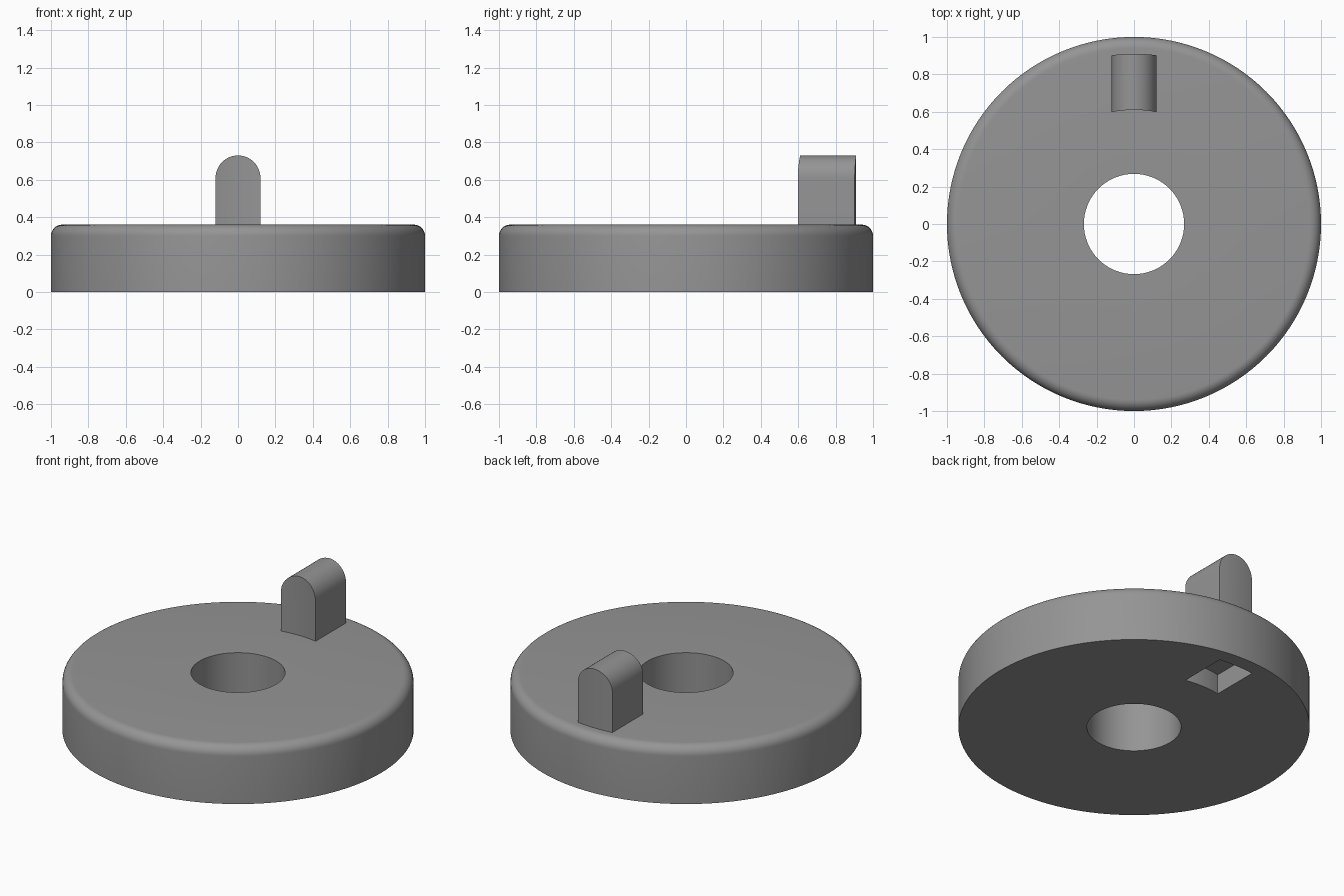
import bpy, bmesh, math

if "Cube" in bpy.data.objects:
    bpy.data.objects.remove(bpy.data.objects["Cube"])

grey = bpy.data.materials.new("mid grey")
grey.diffuse_color = (0.3, 0.3, 0.3, 1)
grey.use_nodes = True
grey.node_tree.nodes["Principled BSDF"].inputs["Base Color"].default_value = grey.diffuse_color


def finish(name, bm):
    bmesh.ops.remove_doubles(bm, verts=bm.verts, dist=1e-5)
    bmesh.ops.recalc_face_normals(bm, faces=bm.faces)
    mesh = bpy.data.meshes.new(name)
    bm.to_mesh(mesh)
    bm.free()
    mesh.materials.append(grey)
    ob = bpy.data.objects.new(name, mesh)
    bpy.context.collection.objects.link(ob)
    return ob


def smooth(ob):
    bpy.ops.object.select_all(action='DESELECT')
    ob.select_set(True)
    bpy.context.view_layer.objects.active = ob
    bpy.ops.object.shade_smooth_by_angle(angle=math.radians(30))


def curved_block(name, base, top, n=24, half=0.12, inner=0.61, outer=0.91):
    """Block whose inner and outer ends follow circles round the disc axis."""
    bm = bmesh.new()
    rings = []
    for i in range(n + 1):
        x = -half * math.cos(math.pi * i / n)
        ys = [math.sqrt(r * r - x * x) for r in (inner, outer)]
        rings.append([bm.verts.new((x, y, z)) for y, z in
                      ((ys[0], base), (ys[1], base), (ys[1], top(x)), (ys[0], top(x)))])
    for a, b in zip(rings, rings[1:]):
        for k in range(4):
            m = (k + 1) % 4
            bm.faces.new((a[k], a[m], b[m], b[k]))
    bm.faces.new(rings[0])
    bm.faces.new(rings[-1])
    return finish(name, bm)


# Disc with centre hole and rounded upper rim
H, F, HOLE, SEG = 0.36, 0.06, 0.268, 128
profile = [(HOLE, 0), (1, 0)]
for i in range(9):
    t = math.pi / 2 * i / 8
    profile.append((1 - F + F * math.cos(t), H - F + F * math.sin(t)))
profile.append((HOLE, H))
bm = bmesh.new()
loop = [bm.verts.new((r, 0, z)) for r, z in profile]
edges = [bm.edges.new((loop[i], loop[(i + 1) % len(loop)])) for i in range(len(loop))]
bmesh.ops.spin(bm, geom=loop + edges, cent=(0, 0, 0), axis=(0, 0, 1),
               angle=2 * math.pi, steps=SEG)
disc = finish("disc", bm)

# Pocket in the underside, below the tab
cutter = curved_block("pocket_cutter", -0.1, lambda x: 0.125)
cutter.hide_render = True
mod = disc.modifiers.new("pocket", 'BOOLEAN')
mod.operation = 'DIFFERENCE'
mod.solver = 'EXACT'
mod.object = cutter
bpy.context.view_layer.objects.active = disc
bpy.ops.object.modifier_apply(modifier=mod.name)
bpy.data.objects.remove(cutter)
smooth(disc)

# Upright tab with a half-round top
tab = curved_block("tab", H - 0.005,
                   lambda x: 0.61 + math.sqrt(max(0, 0.12 ** 2 - x * x)))
smooth(tab)
